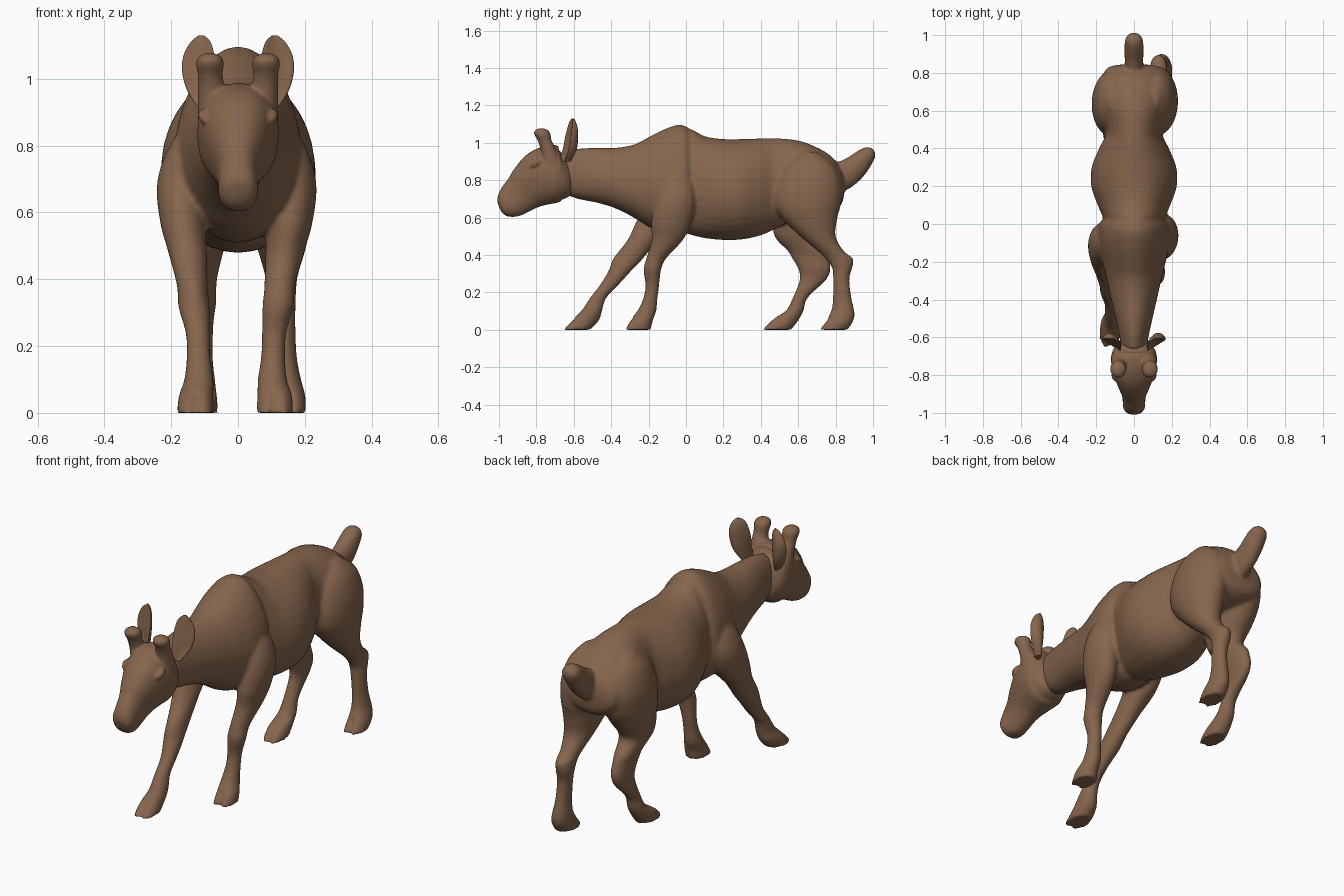
import bpy, bmesh, math
from mathutils import Vector

default_cube = bpy.data.objects.get("Cube")
if default_cube:
    bpy.data.objects.remove(default_cube, do_unlink=True)

# One hide colour for the whole animal
hide = bpy.data.materials.new("warm brown hide")
hide.use_nodes = True
brown = (0.24, 0.132, 0.075, 1)
hide.diffuse_color = brown
shader = hide.node_tree.nodes["Principled BSDF"]
shader.inputs["Base Color"].default_value = brown
shader.inputs["Roughness"].default_value = 0.8

SIDES = 32      # points around every cross-section
STEPS = 5       # smooth rings between neighbouring sections
UP = Vector((0, 0, 1))
BACK = Vector((0, 1, 0))


def smooth_sections(sections):
    """Catmull-Rom interpolation of section values."""
    rows = [Vector(s) for s in sections]
    rows = [rows[0]] + rows + [rows[-1]]
    result = []
    for a, b, c, d in zip(rows, rows[1:], rows[2:], rows[3:]):
        for step in range(STEPS):
            t = step / STEPS
            result.append(b + (c - a) * (t / 2)
                          + (a * 2 - b * 5 + c * 4 - d) * (t * t / 2)
                          + (b * 3 - a - c * 3 + d) * (t * t * t / 2))
    result.append(rows[-1])
    return result


def loft(name, sections, normal=None, shape=None):
    """Skin oval rings (x, y, z, half width, half depth) along a path.
    Rings follow the path unless a fixed depth direction is given."""
    rings = smooth_sections(sections)
    centres = [Vector(r[:3]) for r in rings]
    bm = bmesh.new()
    previous = None
    for i, ring in enumerate(rings):
        depth = normal
        if depth is None:
            ahead = centres[min(i + 1, len(rings) - 1)]
            tangent = ahead - centres[max(i - 1, 0)]
            depth = tangent.cross(Vector((1, 0, 0))).normalized()
        wide, deep = max(ring[3], 0.002), max(ring[4], 0.002)
        current = []
        for k in range(SIDES):
            angle = math.tau * k / SIDES
            c, s = math.cos(angle), math.sin(angle)
            if shape:
                c, s = shape(c, s, centres[i])
            point = centres[i] + Vector((c * wide, 0, 0)) + depth * (s * deep)
            current.append(bm.verts.new(point))
        if previous:
            for k in range(SIDES):
                n = (k + 1) % SIDES
                bm.faces.new((previous[k], previous[n], current[n], current[k]))
        else:
            bm.faces.new(current)
        previous = current
    bm.faces.new(previous)
    bmesh.ops.recalc_face_normals(bm, faces=bm.faces)
    mesh = bpy.data.meshes.new(name)
    bm.to_mesh(mesh)
    bm.free()
    mesh.materials.append(hide)
    obj = bpy.data.objects.new(name, mesh)
    bpy.context.collection.objects.link(obj)
    return obj


def select(parts):
    bpy.ops.object.select_all(action='DESELECT')
    for part in parts:
        part.select_set(True)
    bpy.context.view_layer.objects.active = parts[0]


def blend(name, parts, voxel, rounds):
    """Fuse overlapping parts into one softly blended skin."""
    select(parts)
    bpy.ops.object.join()
    skin = bpy.context.object
    skin.name = name
    remesh = skin.modifiers.new("fuse", 'REMESH')
    remesh.mode = 'VOXEL'
    remesh.voxel_size = voxel
    remesh.use_smooth_shade = True
    soften = skin.modifiers.new("soften", 'SMOOTH')
    soften.factor = 0.5
    soften.iterations = rounds


def mirrored(sections, side):
    return [(x * side, *rest) for x, *rest in sections]


# Trunk: sections are (y, top, bottom, half width)
def trunk(name, outline, taper):
    sections = [(0, y, (top + low) / 2, wide, (top - low) / 2)
                for y, top, low, wide in outline]

    def egg(c, s, centre):
        return c * (1 - taper * s), s
    return loft(name, sections, UP, egg)


shoulders = trunk("neck_and_shoulders", [
    (-.66, .95, .73, .065), (-.58, .968, .70, .08), (-.48, .973, .68, .102),
    (-.38, .973, .65, .125), (-.28, .99, .60, .147), (-.2, 1.03, .55, .167),
    (-.12, 1.07, .52, .185), (-.04, 1.097, .51, .188), (.01, 1.08, .52, .178),
    (.035, 1.03, .58, .13)], .13)

barrel = trunk("barrel_and_rump", [
    (-.08, 1.07, .55, .12), (.02, 1.075, .51, .158), (.1, 1.035, .49, .192),
    (.2, 1.02, .48, .226), (.3, 1.02, .483, .224), (.4, 1.023, .505, .185),
    (.48, 1.024, .54, .15), (.6, 1.012, .6, .165), (.7, .975, .62, .175),
    (.78, .925, .64, .168), (.83, .855, .67, .135), (.845, .79, .72, .06)], .06)

# Tail: short, raised and blunt
tail = loft("tail", [
    (0, .78, .80, .045, .075), (0, .84, .825, .048, .078), (0, .90, .865, .05, .068),
    (0, .95, .915, .05, .054), (0, .985, .95, .042, .038), (0, 1, .966, .012, .012)])


# Legs: shared heights and widths, separate stride for each leg
def cloven(c, s, centre):
    cleft = centre.z < .06 and s < -.97
    return c, s * (.78 if cleft else 1)


def leg(name, side, spread, build, stride, depth):
    sections = []
    for (z, x, wide), y, deep in zip(build, stride, depth):
        reach = side * x * (1 + (spread - 1) * (1 - z))
        sections.append((reach, y, z, wide, deep))
    return loft(name, sections, BACK, cloven)


fore = [(.88, .13, .02), (.78, .15, .06), (.68, .163, .072), (.57, .155, .068),
        (.48, .14, .058), (.38, .125, .046), (.32, .12, .047), (.24, .108, .037),
        (.17, .105, .036), (.10, .103, .044), (.05, .11, .052), (0, .11, .056)]
hind = [(.95, .10, .03), (.88, .112, .08), (.78, .118, .108), (.68, .12, .113),
        (.6, .125, .1), (.5, .13, .075), (.42, .13, .052), (.38, .13, .045),
        (.33, .13, .043), (.27, .135, .037), (.17, .14, .036), (.1, .145, .044),
        (.05, .15, .052), (0, .15, .053)]

legs = [
    leg("left_front_leg", 1, 1, fore,
        (-.05, -.05, -.06, -.08, -.10, -.16, -.18, -.18, -.19, -.21, -.24, -.26),
        (.03, .09, .108, .107, .084, .053, .047, .037, .038, .051, .063, .072)),
    leg("right_front_leg", -1, 1.15, fore,
        (-.09, -.09, -.11, -.16, -.23, -.31, -.35, -.41, -.47, -.505, -.54, -.59),
        (.03, .09, .11, .11, .083, .08, .062, .05, .044, .056, .075, .077)),
    leg("left_hind_leg", 1, 1, hind,
        (.66, .66, .655, .65, .66, .705, .775, .82, .835, .83, .835, .838, .82, .785),
        (.04, .13, .175, .18, .15, .095, .07, .074, .054, .044, .05, .062, .076, .08)),
    leg("right_hind_leg", -1, .75, hind,
        (.64, .64, .64, .63, .61, .58, .645, .665, .685, .68, .61, .58, .525, .48),
        (.04, .13, .175, .17, .145, .107, .1, .097, .088, .072, .04, .048, .076, .082))]

blend("body_and_legs", [shoulders, barrel, tail] + legs, .01, 5)


# Head: long sloping muzzle, squarish cheeks and brow
def squarish(c, s, centre):
    return (math.copysign(abs(c) ** .85, c), math.copysign(abs(s) ** .9, s))


head = [loft("head", [(0, *s) for s in [
    (-.625, .85, .07, .09), (-.66, .84, .108, .137), (-.71, .835, .122, .153),
    (-.77, .81, .113, .152), (-.83, .77, .09, .13), (-.88, .728, .068, .107),
    (-.93, .688, .06, .092), (-.965, .665, .058, .072), (-.988, .652, .042, .046),
    (-.996, .648, .012, .012)]], shape=squarish)]

horn = [(.07, -.715, .88, .05, .055), (.078, -.735, .96, .042, .043),
        (.083, -.755, 1.01, .037, .037), (.084, -.768, 1.045, .042, .044),
        (.084, -.772, 1.066, .035, .036), (.084, -.772, 1.078, .01, .01)]
eye = [(.094, -.835, .875, .006, .006), (.099, -.82, .882, .016, .014),
       (.102, -.795, .893, .018, .018), (.098, -.765, .903, .006, .006)]
for side, word in ((1, "left"), (-1, "right")):
    head.append(loft(word + "_horn", mirrored(horn, side), BACK))
    head.append(loft(word + "_eye", mirrored(eye, side), UP))
blend("head_and_horns", head, .007, 5)


# Ears: upright cupped leaves, outer edge swept back
def ear_cup(c, s, centre):
    sweep = math.copysign(.8, centre.x) * c
    return c, s - 1.2 * c * c + sweep + .4


ear = [(.09, -.645, .90, .02, .02), (.11, -.62, .96, .04, .023),
       (.117, -.61, 1.02, .05, .022), (.117, -.605, 1.07, .046, .018),
       (.112, -.605, 1.11, .03, .011), (.11, -.605, 1.13, .008, .004)]
for side, word in ((1, "left"), (-1, "right")):
    select([loft(word + "_ear", mirrored(ear, side), BACK, ear_cup)])
    bpy.ops.object.shade_smooth_by_angle(angle=math.radians(50))
